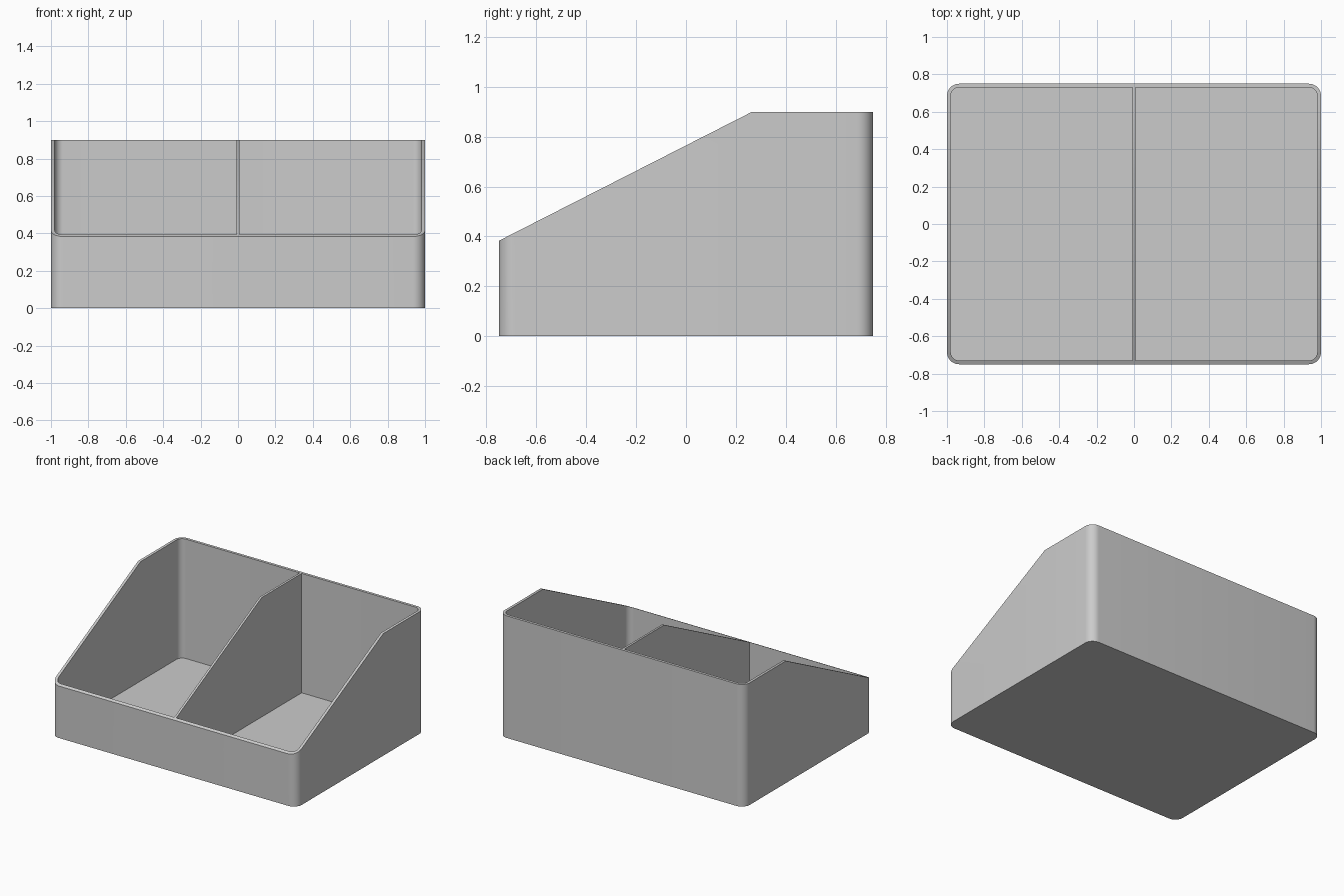
import bpy, bmesh, math

cube = bpy.data.objects.get("Cube")
if cube:
    bpy.data.objects.remove(cube, do_unlink=True)

HALF_X, HALF_Y, HEIGHT = 1.0, 0.75, 0.9
FRONT_Z, CREASE_Y = 0.383, 0.265
WALL, FLOOR, DIVIDER, RADIUS = 0.02, 0.02, 0.016, 0.065
STEPS = 10

grey = bpy.data.materials.new("light grey plastic")
grey.use_nodes = True
colour = (0.6, 0.6, 0.6, 1)
grey.diffuse_color = colour
grey.node_tree.nodes["Principled BSDF"].inputs["Base Color"].default_value = colour


def rim_height(y):
    """Sloped from the front edge up to the crease, then level."""
    t = (y + HALF_Y) / (CREASE_Y + HALF_Y)
    return min(HEIGHT, FRONT_Z + t * (HEIGHT - FRONT_Z))


def outline(inset):
    """Rounded rectangle with an extra point on each side at the crease."""
    r = RADIUS - inset
    cx, cy = HALF_X - RADIUS, HALF_Y - RADIUS
    points = []
    for i, (sx, sy) in enumerate([(1, 1), (-1, 1), (-1, -1), (1, -1)]):
        for k in range(STEPS + 1):
            a = math.pi / 2 * (i + k / STEPS)
            points.append((sx * cx + r * math.cos(a), sy * cy + r * math.sin(a)))
        if sx == -sy or i == 3:
            side = -1 if i == 1 else 1
            points.append((side * (HALF_X - inset), CREASE_Y))
    return points


def finish(bm, name):
    bmesh.ops.recalc_face_normals(bm, faces=bm.faces)
    mesh = bpy.data.meshes.new(name)
    bm.to_mesh(mesh)
    bm.free()
    mesh.materials.append(grey)
    obj = bpy.data.objects.new(name, mesh)
    bpy.context.collection.objects.link(obj)
    bpy.ops.object.select_all(action="DESELECT")
    obj.select_set(True)
    bpy.context.view_layer.objects.active = obj
    bpy.ops.object.shade_smooth_by_angle(angle=math.radians(30))


# Open tray: bottom, outer wall, rim, inner wall and floor
bm = bmesh.new()
outer, inner = outline(0), outline(WALL)
loops = [
    [bm.verts.new((x, y, 0)) for x, y in outer],
    [bm.verts.new((x, y, rim_height(y))) for x, y in outer],
    [bm.verts.new((x, y, rim_height(y))) for x, y in inner],
    [bm.verts.new((x, y, FLOOR)) for x, y in inner],
]
for low, high in zip(loops, loops[1:]):
    for i in range(len(low)):
        j = (i + 1) % len(low)
        bm.faces.new((low[i], low[j], high[j], high[i]))
bm.faces.new(loops[0])
bm.faces.new(loops[-1])
finish(bm, "organizer_tray")

# Central divider following the rim profile
bm = bmesh.new()
end = HALF_Y - WALL
profile = [(-end, FLOOR), (end, FLOOR)] + [(y, rim_height(y)) for y in (end, CREASE_Y, -end)]
face = bm.faces.new([bm.verts.new((-DIVIDER / 2, y, z)) for y, z in profile])
side = bmesh.ops.extrude_face_region(bm, geom=[face])["geom"]
bmesh.ops.translate(bm, vec=(DIVIDER, 0, 0), verts=[v for v in side if isinstance(v, bmesh.types.BMVert)])
finish(bm, "centre_divider")
